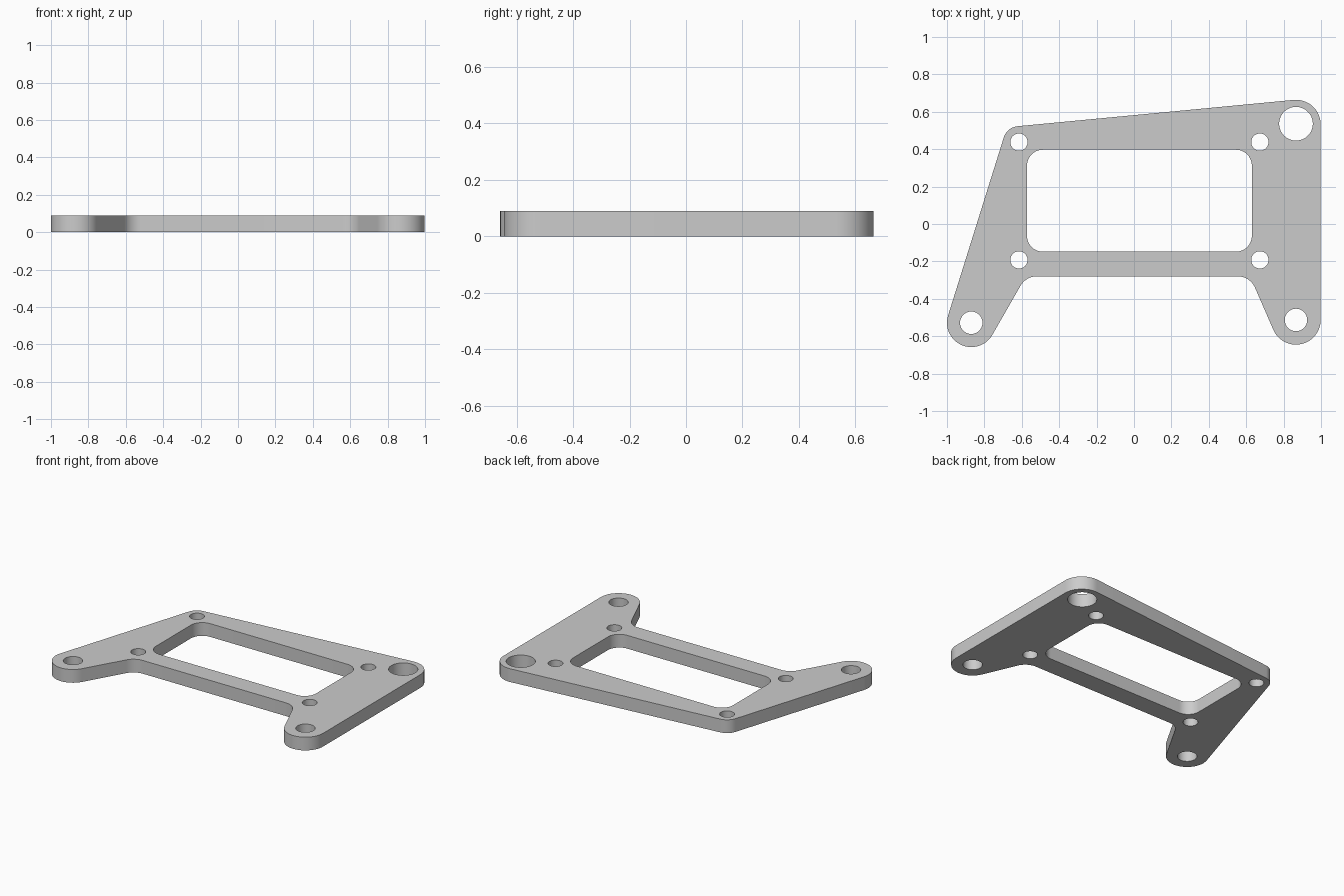
import bpy
import bmesh
from math import sin, cos, pi, acos, atan2, radians, ceil
from mathutils import Vector

THICKNESS = 0.09

cube = bpy.data.objects.get("Cube")
if cube:
    bpy.data.objects.remove(cube, do_unlink=True)


def arc(x, y, r, start, sweep):
    """Points along an arc; a negative radius bends the outline inward."""
    steps = max(3, ceil(abs(sweep) / radians(6)))
    angles = [start + sweep * i / steps for i in range(steps + 1)]
    return [(x + r * cos(a), y + r * sin(a)) for a in angles]


def circle(x, y, r):
    return arc(x, y, r, 0, 2 * pi)[:-1]


def tangent_outline(discs):
    """Counter-clockwise loop of arcs joined by their tangent lines."""
    n = len(discs)
    normals = []
    for i in range(n):
        (x1, y1, r1), (x2, y2, r2) = discs[i], discs[(i + 1) % n]
        span = Vector((x2 - x1, y2 - y1))
        normals.append(atan2(span.y, span.x) - acos((r1 - r2) / span.length))
    points = []
    for i, disc in enumerate(discs):
        turn = (normals[i] - normals[i - 1] + pi) % (2 * pi) - pi
        points += arc(*disc, normals[i - 1], turn)
    return points


def rounded_rectangle(x0, x1, y0, y1, r):
    return tangent_outline([(x0 + r, y0 + r, r), (x1 - r, y0 + r, r),
                            (x1 - r, y1 - r, r), (x0 + r, y1 - r, r)])


# Outer edge: rounded lugs and the two inner fillets of the legs
outline = tangent_outline([
    (-0.87, -0.528, 0.13),
    (-0.52, -0.38, -0.1),
    (0.555, -0.38, -0.1),
    (0.866, -0.513, 0.132),
    (0.866, 0.532, 0.132),
    (-0.615, 0.438, 0.085),
])

# Window and bolt holes
loops = [outline, rounded_rectangle(-0.572, 0.63, -0.148, 0.397, 0.085)]
loops += [circle(x, y, 0.046) for x in (-0.615, 0.673) for y in (-0.192, 0.438)]
loops += [circle(-0.87, -0.528, 0.06), circle(0.866, -0.513, 0.06),
          circle(0.866, 0.536, 0.09)]

# Fill the flat profile, then extrude it to thickness
bm = bmesh.new()
for loop in loops:
    verts = [bm.verts.new((x, y, 0)) for x, y in loop]
    for i, v in enumerate(verts):
        bm.edges.new((verts[i - 1], v))
bmesh.ops.triangle_fill(bm, edges=bm.edges[:], use_beauty=True, use_dissolve=False)
raised = bmesh.ops.extrude_face_region(bm, geom=bm.faces[:], use_keep_orig=True)
bmesh.ops.translate(bm, vec=(0, 0, THICKNESS),
                    verts=[g for g in raised["geom"] if isinstance(g, bmesh.types.BMVert)])
bmesh.ops.recalc_face_normals(bm, faces=bm.faces[:])
mesh = bpy.data.meshes.new("mounting_plate")
bm.to_mesh(mesh)
bm.free()

plate = bpy.data.objects.new("mounting_plate", mesh)
bpy.context.collection.objects.link(plate)

# Plain grey finish
grey = bpy.data.materials.new("plain_grey")
grey.use_nodes = True
grey.diffuse_color = (0.6, 0.6, 0.6, 1)
grey.node_tree.nodes["Principled BSDF"].inputs["Base Color"].default_value = (0.6, 0.6, 0.6, 1)
mesh.materials.append(grey)

# Smooth round walls with crisp rims
bpy.ops.object.select_all(action="DESELECT")
plate.select_set(True)
bpy.context.view_layer.objects.active = plate
bpy.ops.object.shade_smooth_by_angle(angle=radians(30))
